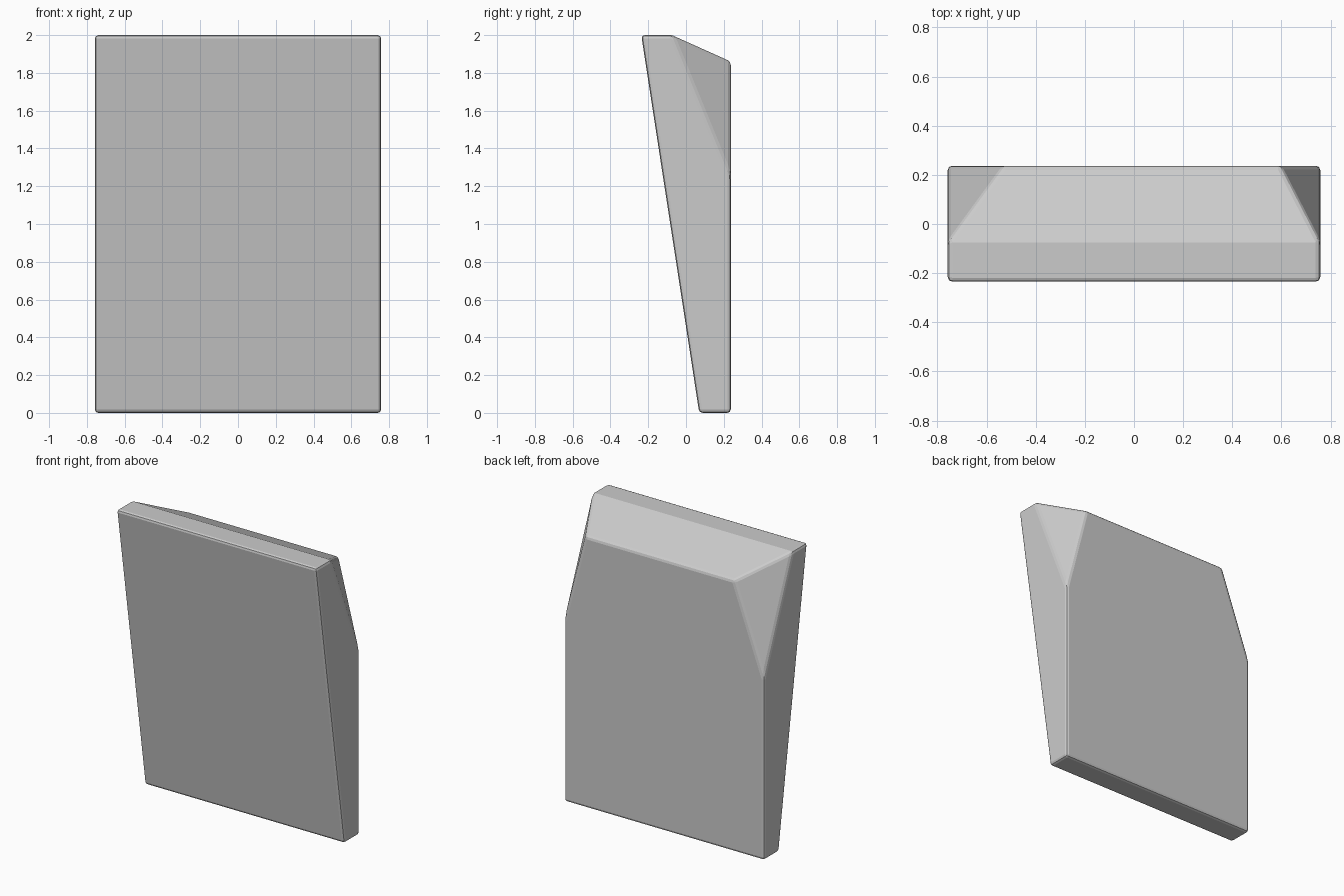
import bpy
import bmesh
from math import radians

if "Cube" in bpy.data.objects:
    bpy.data.objects.remove(bpy.data.objects["Cube"])

W = 0.758        # half width
BACK = 0.237     # back face y
KNEE = -0.075    # where the flat top meets the back slope

# Wedge slab: convex block with a sloped top back edge and two clipped rear corners
bm = bmesh.new()
for side, clip_x in ((1, 0.597), (-1, 0.53)):
    for x, y, z in ((W, -BACK, 2), (W, KNEE, 2), (clip_x, BACK, 1.86),
                    (W, BACK, 1.24), (W, BACK, 0), (W, 0.07, 0)):
        bm.verts.new((side * x, y, z))
bmesh.ops.convex_hull(bm, input=bm.verts[:])
bmesh.ops.dissolve_limit(bm, angle_limit=radians(1), verts=bm.verts[:], edges=bm.edges[:])
bmesh.ops.recalc_face_normals(bm, faces=bm.faces[:])

mesh = bpy.data.meshes.new("wedge_slab")
bm.to_mesh(mesh)
bm.free()
slab = bpy.data.objects.new("wedge_slab", mesh)
bpy.context.collection.objects.link(slab)

# Small rounded edges
bevel = slab.modifiers.new("edge_round", 'BEVEL')
bevel.width = 0.018
bevel.segments = 2
bevel.limit_method = 'ANGLE'
bevel.angle_limit = radians(30)
